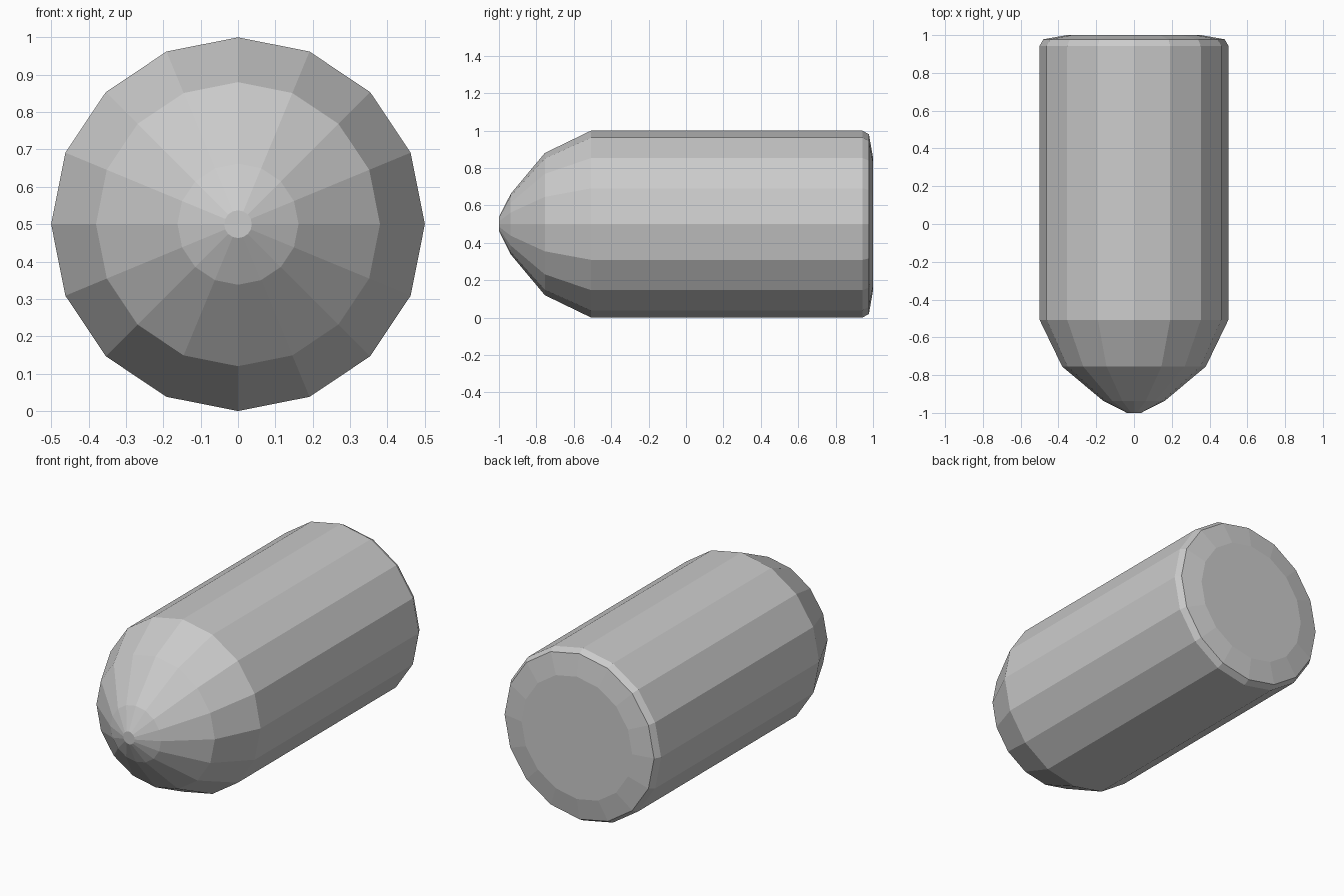
import bpy, bmesh
from math import sin, cos, tau

if "Cube" in bpy.data.objects:
    bpy.data.objects.remove(bpy.data.objects["Cube"])

SIDES = 16
AXIS_Z = 0.5
# Side profile as (y, radius), rounded nose to bevelled base
PROFILE = [(-1.0, 0.037), (-0.937, 0.162), (-0.755, 0.38), (-0.507, 0.5),
           (0.943, 0.5), (0.978, 0.48), (1.0, 0.355)]


def ring(bm, y, r):
    return [bm.verts.new((r * cos(tau * i / SIDES), y, AXIS_Z + r * sin(tau * i / SIDES)))
            for i in range(SIDES)]


# Blunt-nosed cylindrical body, revolved around the y axis
bm = bmesh.new()
rings = [ring(bm, y, r) for y, r in PROFILE]
for a, b in zip(rings, rings[1:]):
    for i in range(SIDES):
        j = (i + 1) % SIDES
        bm.faces.new((a[i], a[j], b[j], b[i]))

# Flat tip and base caps
bm.faces.new(rings[0])
bm.faces.new(rings[-1])
bmesh.ops.recalc_face_normals(bm, faces=bm.faces[:])

mesh = bpy.data.meshes.new("rounded_nose_body")
bm.to_mesh(mesh)
bm.free()
body = bpy.data.objects.new("rounded_nose_body", mesh)
bpy.context.collection.objects.link(body)
